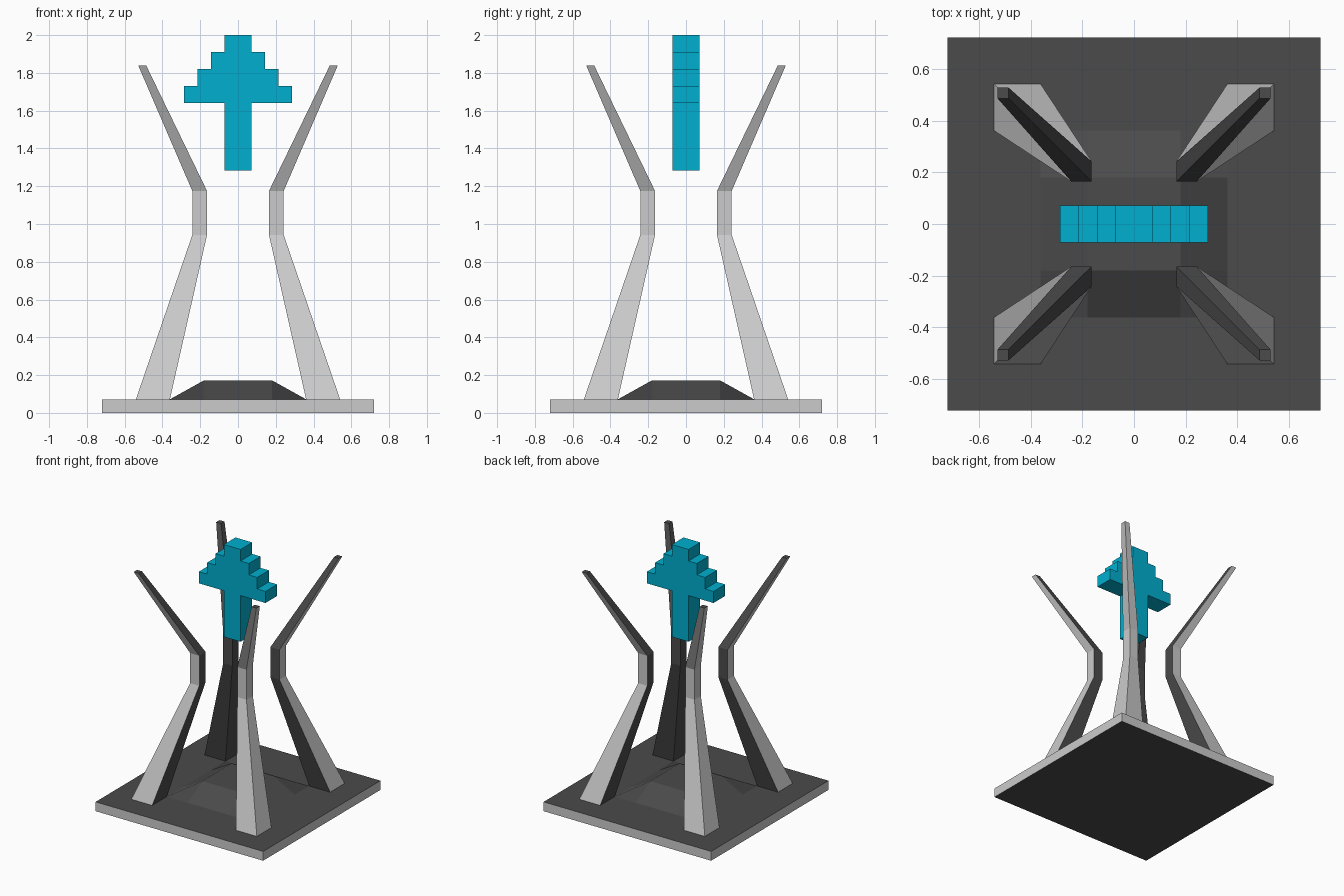
import bpy, bmesh

if "Cube" in bpy.data.objects:
    bpy.data.objects.remove(bpy.data.objects["Cube"])

DARK = (0.07, 0.07, 0.07, 1)
TEAL = (0.0, 0.43, 0.63, 1)


def material(name, color):
    mat = bpy.data.materials.new(name)
    mat.diffuse_color = color
    mat.use_nodes = True
    mat.node_tree.nodes["Principled BSDF"].inputs["Base Color"].default_value = mat.diffuse_color
    return mat


def make_object(name, bm, *mats):
    bmesh.ops.recalc_face_normals(bm, faces=bm.faces[:])
    mesh = bpy.data.meshes.new(name)
    bm.to_mesh(mesh)
    bm.free()
    for mat in mats:
        mesh.materials.append(mat)
    obj = bpy.data.objects.new(name, mesh)
    bpy.context.collection.objects.link(obj)
    return obj


grey = material("light_grey", (0.8, 0.8, 0.8, 1))
dark = material("dark_grey", DARK)
teal = material("teal", TEAL)

HALF = 0.721
PLATE_Z = 0.072

# Base plate: dark gridded top with the middle raised into a low mound
bm = bmesh.new()
bmesh.ops.create_grid(bm, x_segments=8, y_segments=8, size=HALF)
for v in bm.verts:
    in_middle = max(abs(v.co.x), abs(v.co.y)) < 0.2
    v.co.z = 0.172 if in_middle else PLATE_Z
rim = [e for e in bm.edges if e.is_boundary]
skirt = bmesh.ops.extrude_edge_only(bm, edges=rim)["geom"]
for v in skirt:
    if isinstance(v, bmesh.types.BMVert):
        v.co.z = 0
bottom = [e for e in skirt if isinstance(e, bmesh.types.BMEdge) and e.is_boundary]
bmesh.ops.contextual_create(bm, geom=bottom)
# Dark top and underside, light rim
for f in bm.faces:
    f.normal_update()
    f.material_index = 1 if abs(f.normal.z) > 0.5 else 0
make_object("base_plate", bm, grey, dark)

# Legs: square sections (centre offset, half width, height), mirrored to four corners
sections = [(0.4505, 0.09, PLATE_Z), (0.203, 0.039, 0.942),
            (0.203, 0.039, 1.175), (0.507, 0.021, 1.839)]
bm = bmesh.new()
rings = []
for c, h, z in sections:
    rings.append([bm.verts.new((c + sx * h, c + sy * h, z))
                  for sx, sy in ((-1, -1), (1, -1), (1, 1), (-1, 1))])
for lower, upper in zip(rings, rings[1:]):
    for i in range(4):
        j = (i + 1) % 4
        side = bm.faces.new((lower[i], lower[j], upper[j], upper[i]))
        side.material_index = 1 if i in (0, 3) else 0  # inward sides are dark
for cap in (rings[0][::-1], rings[-1]):
    bm.faces.new(cap).material_index = 1
legs = make_object("legs", bm, grey, dark)
mirror = legs.modifiers.new("four_corners", 'MIRROR')
mirror.use_axis = (True, True, False)
mirror.use_mirror_merge = False

# Floating arrow: stepped outline extruded front to back
U = 0.0717
steps = [(1, 1.282), (1, 1.641), (4, 1.641), (4, 1.731), (3, 1.731), (3, 1.821),
         (2, 1.821), (2, 1.91), (1, 1.91), (1, 2.0)]
outline = [(n * U, z) for n, z in steps] + [(-n * U, z) for n, z in reversed(steps)]
bm = bmesh.new()
front = bm.faces.new([bm.verts.new((x, -U, z)) for x, z in outline])
back = bmesh.ops.extrude_face_region(bm, geom=[front], use_keep_orig=True)["geom"]
bmesh.ops.translate(bm, vec=(0, 2 * U, 0),
                    verts=[v for v in back if isinstance(v, bmesh.types.BMVert)])
make_object("floating_arrow", bm, teal)
